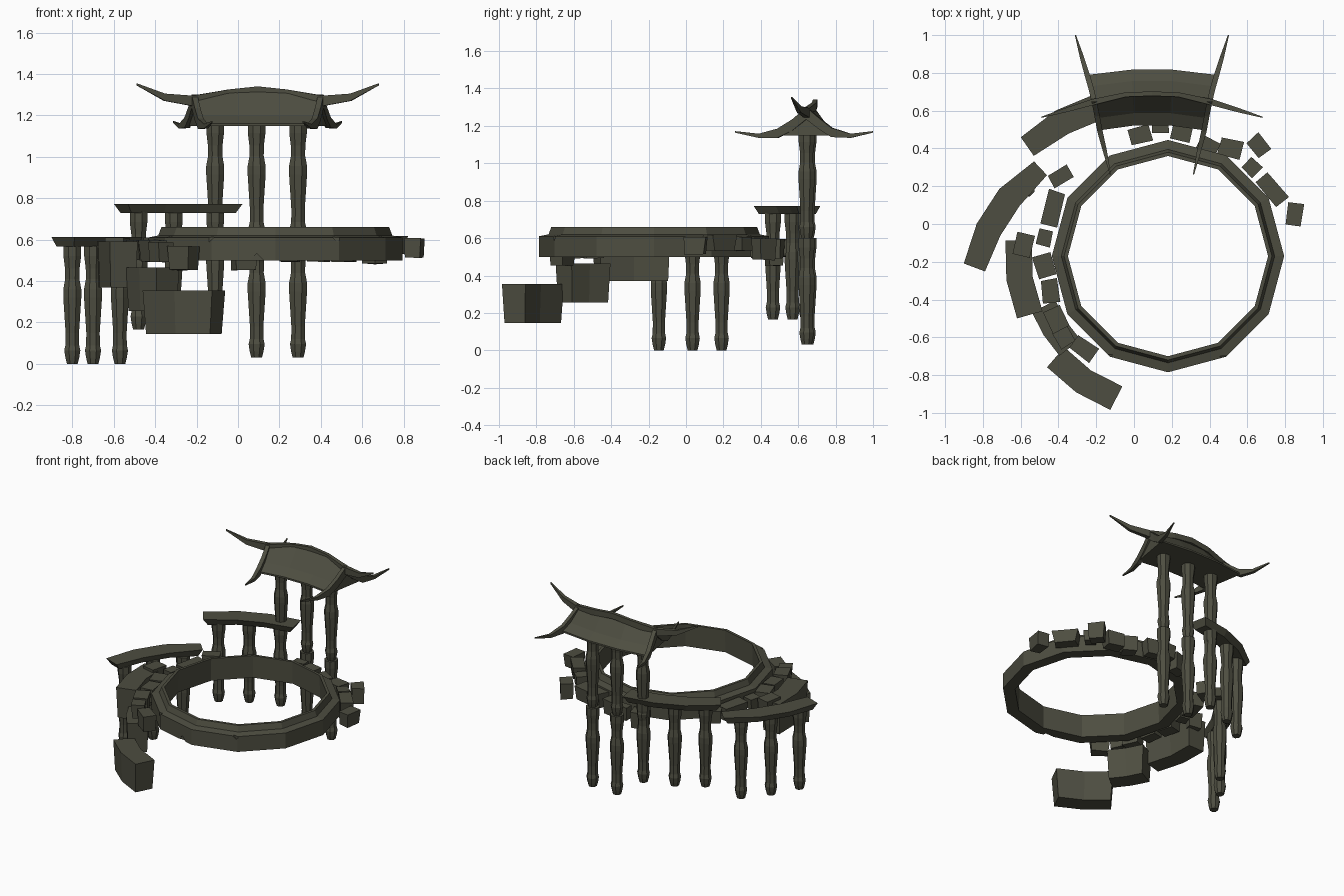
import bpy, bmesh, math, random
from mathutils import Vector, Matrix

random.seed(4)
stone = bpy.data.materials.new("dark olive stone")
stone.diffuse_color = (0.075, 0.075, 0.052, 1)
CX, CY = 0.18, -0.17          # centre of the ring


def finish(bm, name):
    bmesh.ops.recalc_face_normals(bm, faces=bm.faces)
    me = bpy.data.meshes.new(name)
    bm.to_mesh(me)
    bm.free()
    me.materials.append(stone)
    ob = bpy.data.objects.new(name, me)
    bpy.context.collection.objects.link(ob)
    return ob


def lathe(name, prof, n, at=(0, 0, 0), closed=False, turn=0.0):
    """Spin an (r, z) profile; closed profiles make a ring, open ones get caps."""
    bm = bmesh.new()
    rows = [[bm.verts.new((at[0] + r * math.cos(turn + 2 * math.pi * i / n),
                           at[1] + r * math.sin(turn + 2 * math.pi * i / n), at[2] + z))
             for i in range(n)] for r, z in prof]
    pairs = list(zip(rows, rows[1:])) + ([(rows[-1], rows[0])] if closed else [])
    for a, b in pairs:
        for i in range(n):
            j = (i + 1) % n
            bm.faces.new((a[i], a[j], b[j], b[i]))
    if not closed:
        bm.faces.new(rows[0])
        bm.faces.new(rows[-1])
    return finish(bm, name)


def sweep(name, pts, top, bottom, height, pull=0.0):
    """Four-sided bar along pts; half widths and height may be lists, ends may slope in."""
    n = len(pts)
    pick = lambda v, i: v[i] if isinstance(v, (list, tuple)) else v
    bm = bmesh.new()
    rows = []
    for i, p in enumerate(pts):
        p = Vector(p)
        t = Vector(pts[min(i + 1, n - 1)]) - Vector(pts[max(i - 1, 0)])
        t.z = 0
        t.normalize()
        s = Vector((-t.y, t.x, 0))
        low = p - Vector((0, 0, pick(height, i)))
        low += t * (pull if i == 0 else -pull if i == n - 1 else 0)
        a, b = pick(top, i), pick(bottom, i)
        rows.append([bm.verts.new(v) for v in (p + s * a, p - s * a, low - s * b, low + s * b)])
    for a, b in zip(rows, rows[1:]):
        for k in range(4):
            bm.faces.new((a[k], a[(k + 1) % 4], b[(k + 1) % 4], b[k]))
    bm.faces.new(rows[0])
    bm.faces.new(rows[-1])
    return finish(bm, name)


def arc(r, a0, a1, z, n=3):
    angs = [math.radians(a0 + (a1 - a0) * i / (n - 1)) for i in range(n)]
    return [(CX + r * math.cos(a), CY + r * math.sin(a), z) for a in angs]


# Twelve-sided ring with a raised inner lip
ring = lathe("ring", [(0.615, 0.50), (0.615, 0.61), (0.565, 0.62), (0.55, 0.66),
                      (0.53, 0.66), (0.535, 0.50)], 12, (CX, CY, 0), closed=True)

# Chips broken out of the ring
for i, (x, y, z) in enumerate([(-0.14, -0.72, 0.63), (0.48, -0.73, 0.63), (0.09, -0.78, 0.49)]):
    bm = bmesh.new()
    rot = Matrix.Rotation(math.radians(45), 4, 'Y')
    bmesh.ops.create_cube(bm, size=1, matrix=Matrix.Translation((x, y, z)) @
                          rot @ Matrix.Diagonal((0.06, 0.06, 0.06, 1)))
    cutter = finish(bm, "chip_cutter_%d" % i)
    cutter.hide_render = True
    cutter.hide_viewport = True
    mod = ring.modifiers.new("chip", 'BOOLEAN')
    mod.operation = 'DIFFERENCE'
    mod.solver = 'EXACT'
    mod.object = cutter

# Curved floating steps rising to the ring
sweep("lower_step", arc(0.80, 222, 250, 0.355), 0.07, 0.062, 0.21, 0.015)
sweep("middle_step", arc(0.71, 202, 223, 0.465), 0.07, 0.062, 0.21, 0.01)
sweep("upper_step", arc(0.795, 174, 203, 0.59), 0.07, 0.062, 0.22, 0.01)

# Turned columns, some stacked in pairs
COLUMN = [(0.028, 0), (0.036, 0.03), (0.042, 0.065), (0.036, 0.09), (0.035, 0.15),
          (0.047, 0.32), (0.047, 0.36), (0.037, 0.41), (0.038, 0.46), (0.046, 0.52), (0.046, 0.57)]
spots = [(-0.80, -0.145, 0), (-0.70, 0.035, 0), (-0.57, 0.19, 0),
         (-0.48, 0.465, 0.165), (-0.31, 0.57, 0.165), (-0.11, 0.64, 0.165),
         (0.09, 0.655, 0.03), (0.29, 0.645, 0.03),
         (-0.11, 0.645, 0.595), (0.09, 0.655, 0.595), (0.29, 0.645, 0.595)]
for i, s in enumerate(spots):
    lathe("column_%d" % (i + 1), COLUMN, 8, s, turn=math.pi / 8)

# Curved lintels on the shorter columns
sweep("low_lintel", [(-0.845, -0.23, 0.613), (-0.77, -0.03, 0.613), (-0.66, 0.14, 0.613),
                     (-0.495, 0.295, 0.613)], [0.06, 0.07, 0.07, 0.05], 0.045, 0.045, 0.03)
sweep("middle_lintel", [(-0.565, 0.41, 0.773), (-0.38, 0.54, 0.773), (-0.2, 0.615, 0.773),
                        (0.01, 0.655, 0.773)], [0.06, 0.07, 0.07, 0.065], 0.045, 0.045, 0.03)

# Roof body: curved slopes over a flat underside
RX = 0.095
bm = bmesh.new()
rows = []
for u in (-1, -0.33, 0.33, 1):
    bow = 0.03 * (1 - u * u)
    row = []
    for half, y, z in [(0.285, 0.495, 1.16), (0.295, 0.56, 1.20), (0.305, 0.65, 1.285),
                       (0.32, 0.73, 1.20), (0.335, 0.79, 1.16), (0.335, 0.79, 1.148),
                       (0.285, 0.495, 1.148)]:
        lift = 0.03 * (1 - u * u) if z > 1.25 else 0
        row.append(bm.verts.new((RX + u * half, y + bow, z + lift)))
    rows.append(row)
for a, b in zip(rows, rows[1:]):
    for k in range(7):
        bm.faces.new((a[k], a[(k + 1) % 7], b[(k + 1) % 7], b[k]))
bm.faces.new(rows[0])
bm.faces.new(rows[-1])
finish(bm, "roof")

# Ridge beam sweeping up to pointed ends
half = [(0.585, 0.565, 1.355), (0.45, 0.605, 1.305), (0.315, 0.645, 1.295), (0.14, 0.685, 1.325)]
ridge = [(RX - x, y, z) for x, y, z in half] + [(RX, 0.69, 1.34)] + \
        [(RX + x, y, z) for x, y, z in reversed(half)]
sweep("ridge", ridge, [0.003, 0.012, 0.016, 0.012, 0.012, 0.012, 0.016, 0.012, 0.003],
      [0.003, 0.012, 0.016, 0.012, 0.012, 0.012, 0.016, 0.012, 0.003],
      [0.01, 0.035, 0.05, 0.04, 0.04, 0.04, 0.05, 0.035, 0.01])

# Gable ribs with pointed, upturned tips
rib = [(0.405, 1.0, 1.172), (0.37, 0.88, 1.158), (0.34, 0.78, 1.19), (0.32, 0.71, 1.245),
       (0.305, 0.645, 1.30), (0.29, 0.57, 1.235), (0.275, 0.49, 1.185), (0.25, 0.39, 1.158),
       (0.22, 0.262, 1.172)]
w = [0.003, 0.011, 0.014, 0.014, 0.014, 0.014, 0.014, 0.011, 0.003]
h = [0.008, 0.022, 0.05, 0.06, 0.065, 0.06, 0.05, 0.022, 0.008]
for side, name in ((-1, "left_gable_rib"), (1, "right_gable_rib")):
    sweep(name, [(RX + side * x, y, z) for x, y, z in rib], w, w, h)

# Loose stones round the ring: x, y, width, depth, turn, bottom, top
STONES = [(0.03, 0.47, .12, .09, 15, .45, .57), (0.14, 0.51, .09, .06, 0, .50, .60),
          (0.25, 0.48, .11, .08, -12, .49, .60), (0.39, 0.41, .11, .09, -25, .49, .60),
          (0.51, 0.40, .13, .10, -15, .49, .59), (0.66, 0.415, .09, .11, 40, .48, .60),
          (0.625, 0.30, .08, .08, 45, .53, .61), (0.73, 0.18, .09, .17, 40, .53, .62),
          (0.85, 0.05, .09, .12, -8, .51, .61), (-0.39, 0.25, .12, .08, 30, .52, .61),
          (-0.43, 0.08, .09, .19, -14, .50, .60), (-0.475, -0.075, .08, .09, -15, .52, .60),
          (-0.475, -0.22, .10, .13, 15, .50, .60), (-0.445, -0.355, .09, .13, 8, .50, .60),
          (-0.41, -0.50, .10, .13, 25, .49, .60), (-0.37, -0.60, .09, .10, 30, .49, .59),
          (-0.265, -0.66, .13, .09, -35, .45, .57), (-0.585, -0.11, .10, .12, -12, .50, .61)]
for i, (x, y, sx, sy, turn, z0, z1) in enumerate(STONES):
    bm = bmesh.new()
    bmesh.ops.create_cube(bm, size=1)
    for v in bm.verts:
        k = 0.88 if v.co.z < 0 else 1
        v.co.x *= sx * k * random.uniform(0.88, 1.04)
        v.co.y *= sy * k * random.uniform(0.88, 1.04)
        v.co.z *= (z1 - z0) * random.uniform(0.9, 1.0)
    bm.transform(Matrix.Translation((x, y, (z0 + z1) / 2)) @
                 Matrix.Rotation(math.radians(turn), 4, 'Z'))
    finish(bm, "loose_stone_%d" % (i + 1))
